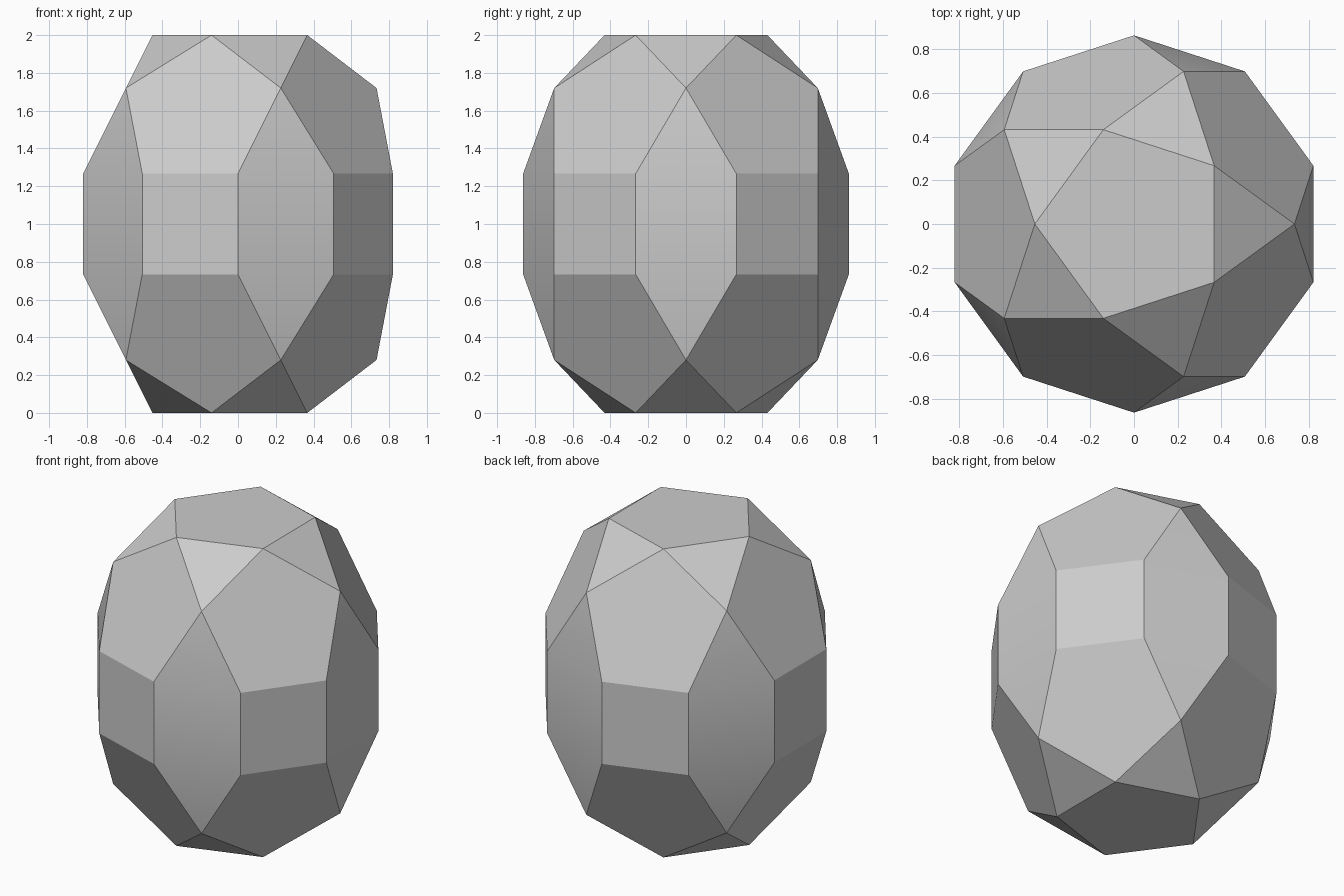
import bpy
import bmesh
from math import sin, cos, radians, sqrt

# Remove the default cube
cube = bpy.data.objects.get("Cube")
if cube:
    bpy.data.objects.remove(cube, do_unlink=True)

# Proportions: all edges share one length, total height is 2
tall = sqrt(1 + 2 / sqrt(5))          # rotunda height per edge length
short = tall * (sqrt(5) - 1) / 2      # small ring radius per edge length
edge = 2 / (2 * tall + 1)
girdle_radius = edge * (1 + sqrt(5)) / 2

bm = bmesh.new()


def ring(count, start, radius, z):
    """Evenly spaced vertices around the z axis."""
    step = 360 / count
    return [bm.verts.new((radius * cos(radians(start + step * i)),
                          radius * sin(radians(start + step * i)), z))
            for i in range(count)]


def rotunda(side):
    """Domed half of the solid; side is 1 for the top, -1 for the bottom."""
    cap = ring(5, 36, short * edge, 1 + side)
    mid = ring(5, 0, tall * edge, 1 + side * edge * (0.5 + short))
    girdle = ring(10, 18, girdle_radius, 1 + side * edge / 2)
    bm.faces.new(cap)
    for i in range(5):
        j = (i + 1) % 5
        bm.faces.new((cap[i - 1], cap[i], mid[i]))
        bm.faces.new((mid[i], girdle[2 * i - 1], girdle[2 * i]))
        bm.faces.new((cap[i], mid[i], girdle[2 * i], girdle[2 * i + 1], mid[j]))
    return girdle


# Two mirrored domes joined by a band of squares
upper = rotunda(1)
lower = rotunda(-1)
for i in range(10):
    bm.faces.new((lower[i - 1], lower[i], upper[i], upper[i - 1]))
bmesh.ops.recalc_face_normals(bm, faces=bm.faces)

mesh = bpy.data.meshes.new("faceted_solid")
bm.to_mesh(mesh)
bm.free()
solid = bpy.data.objects.new("faceted_solid", mesh)
bpy.context.collection.objects.link(solid)

# Single grey material
grey = bpy.data.materials.new("light_grey")
grey.use_nodes = True
colour = (0.6, 0.6, 0.6, 1)
grey.diffuse_color = colour
grey.node_tree.nodes["Principled BSDF"].inputs["Base Color"].default_value = colour
mesh.materials.append(grey)

# Blend only the shallow joints between the band and its triangles
bpy.ops.object.select_all(action='DESELECT')
solid.select_set(True)
bpy.context.view_layer.objects.active = solid
bpy.ops.object.shade_smooth_by_angle(angle=radians(20))
